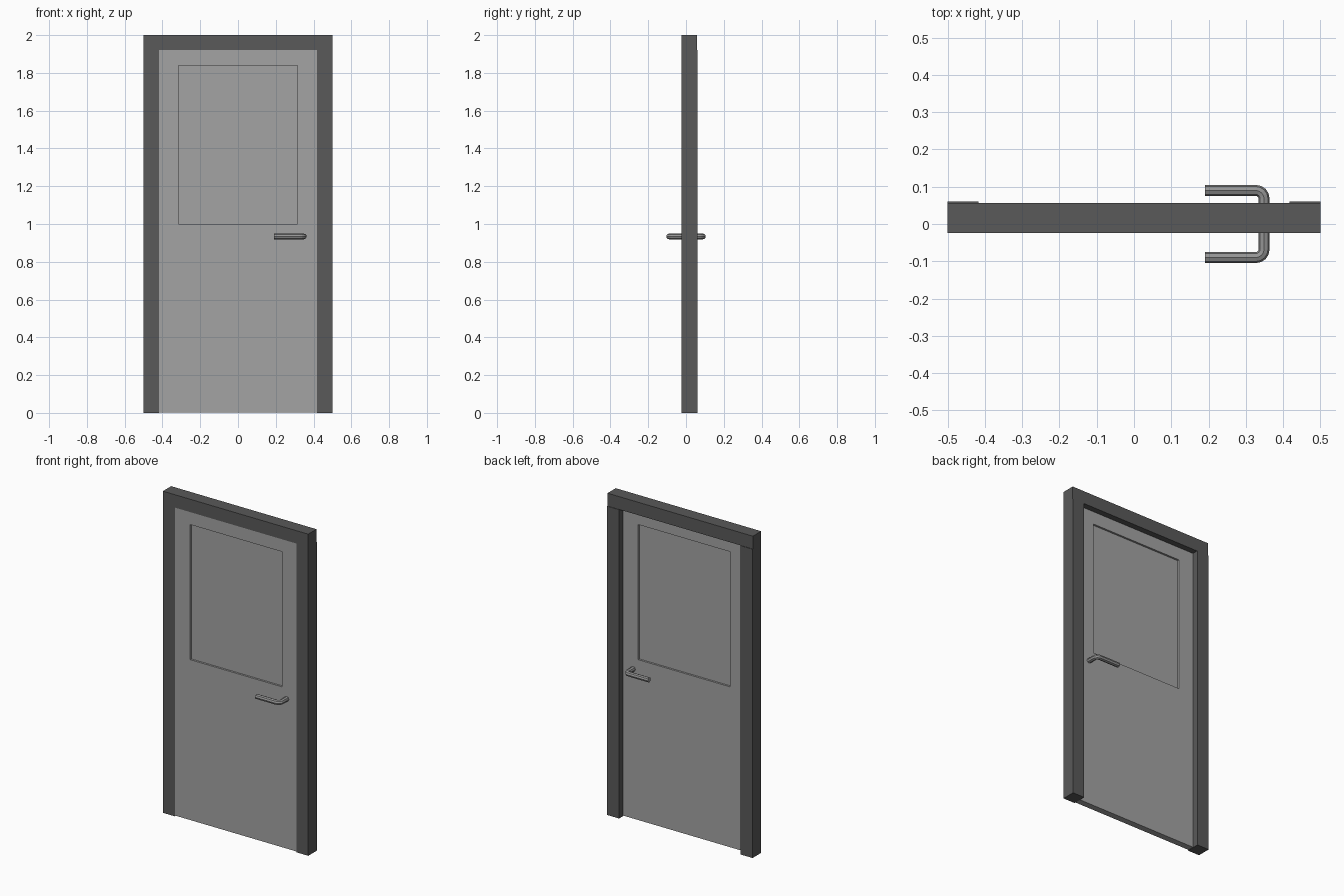
import bpy, bmesh, math

if "Cube" in bpy.data.objects:
    bpy.data.objects.remove(bpy.data.objects["Cube"])


def material(name, v):
    m = bpy.data.materials.new(name)
    m.diffuse_color = (v, v, v, 1)
    m.use_nodes = True
    m.node_tree.nodes["Principled BSDF"].inputs["Base Color"].default_value = m.diffuse_color
    return m


DARK = material("dark grey frame", 0.10)
LIGHT = material("light grey door", 0.37)
METAL = material("metal grey handle", 0.30)


def finish(name, bm, mat):
    bmesh.ops.recalc_face_normals(bm, faces=bm.faces)
    me = bpy.data.meshes.new(name)
    bm.to_mesh(me)
    bm.free()
    me.materials.append(mat)
    ob = bpy.data.objects.new(name, me)
    bpy.context.collection.objects.link(ob)
    return ob


def box(name, x0, x1, y0, y1, z0, z1, mat):
    bm = bmesh.new()
    bmesh.ops.create_cube(bm, size=1)
    for v in bm.verts:
        v.co = (x1 if v.co.x > 0 else x0, y1 if v.co.y > 0 else y0, z1 if v.co.z > 0 else z0)
    return finish(name, bm, mat)


def rect(x, z0, z1):
    return [(-x, z0), (x, z0), (x, z1), (-x, z1)]


# Frame: two jambs and a header
box("left_jamb", -0.5, -0.418, -0.024, 0.060, 0, 1.92, DARK)
box("right_jamb", 0.418, 0.5, -0.024, 0.060, 0, 1.92, DARK)
box("header", -0.5, 0.5, -0.024, 0.057, 1.92, 2.0, DARK)

# Door leaf with a rectangular window opening
bm = bmesh.new()
loops = []
for y, r in ((-0.02, rect(0.418, 0.003, 1.92)), (-0.02, rect(0.315, 1.0, 1.84)),
             (0.02, rect(0.315, 1.0, 1.84)), (0.02, rect(0.418, 0.003, 1.92))):
    loops.append([bm.verts.new((x, y, z)) for x, z in r])
for a in range(4):
    p, q = loops[a], loops[(a + 1) % 4]
    for i in range(4):
        j = (i + 1) % 4
        bm.faces.new((p[i], p[j], q[j], q[i]))
finish("door_leaf", bm, LIGHT)

# Recessed window panel
box("window_panel", -0.315, 0.315, -0.008, 0.008, 1.0, 1.84, LIGHT)

# Lever handle: one bent tube passing through the door
R, X, Y, Z, BEND = 0.015, 0.349, 0.09, 0.934, 0.022
half = [(0.19, -Y)]
for k in range(5):
    a = math.radians(-90 + 22.5 * k)
    half.append((X - BEND + BEND * math.cos(a), -Y + BEND + BEND * math.sin(a)))
path = half + [(x, -y) for x, y in reversed(half)]

bm = bmesh.new()
rings = []
N = 8
for i, (x, y) in enumerate(path):
    x0, y0 = path[max(i - 1, 0)]
    x1, y1 = path[min(i + 1, len(path) - 1)]
    d = math.hypot(x1 - x0, y1 - y0)
    nx, ny = (y1 - y0) / d, -(x1 - x0) / d
    if i in (0, 1, len(path) - 2, len(path) - 1):
        nx, ny = 0, (-1 if y < 0 else 1)
    rings.append([bm.verts.new((x + nx * R * math.cos(t), y + ny * R * math.cos(t), Z + R * math.sin(t)))
                  for t in (2 * math.pi * k / N for k in range(N))])
for p, q in zip(rings, rings[1:]):
    for k in range(N):
        m = (k + 1) % N
        bm.faces.new((p[k], p[m], q[m], q[k]))
bm.faces.new(rings[0])
bm.faces.new(rings[-1])
finish("lever_handle", bm, METAL)
